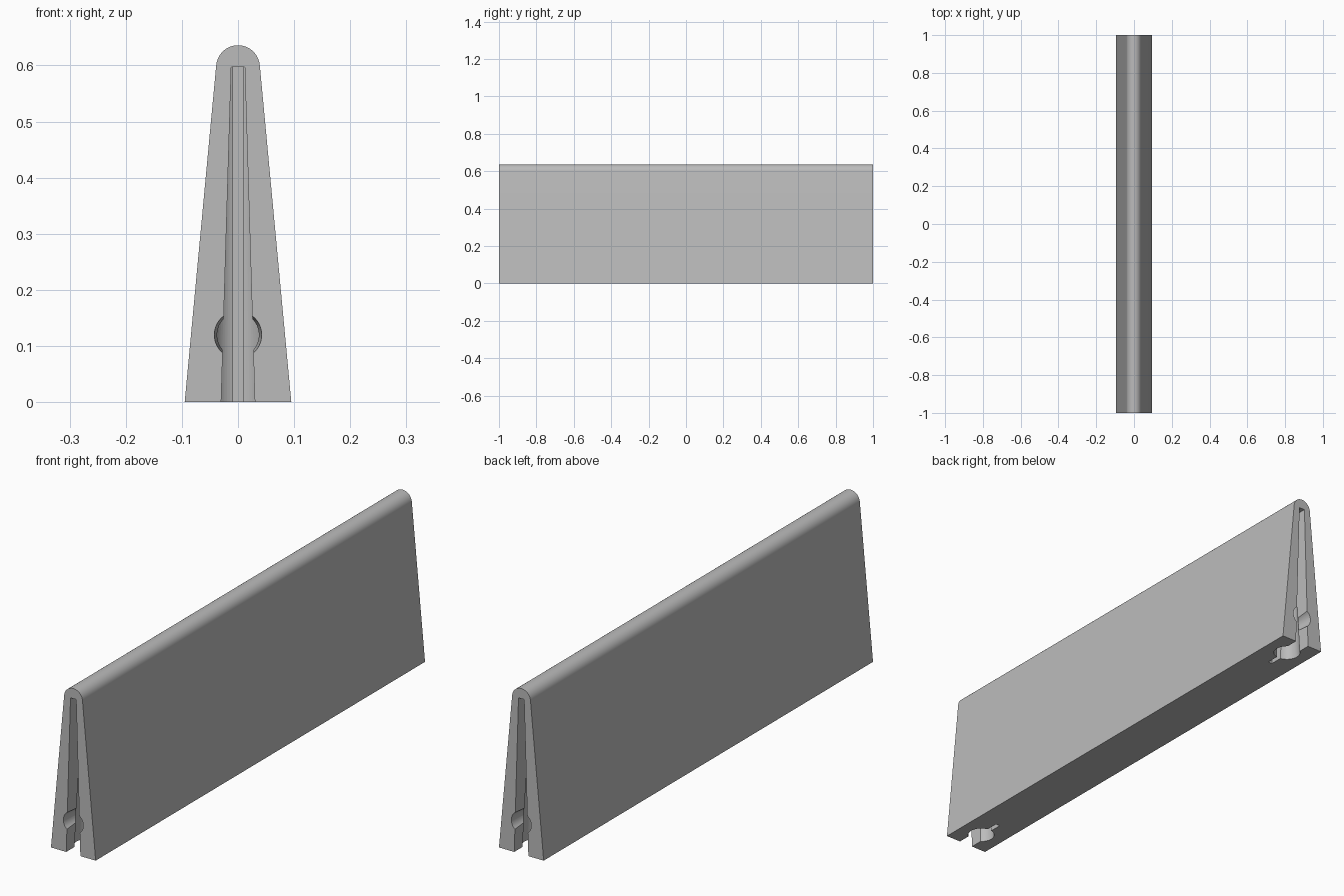
import bpy, bmesh
from math import radians, pi, sin, cos, asin

if "Cube" in bpy.data.objects:
    bpy.data.objects.remove(bpy.data.objects["Cube"], do_unlink=True)

grey = bpy.data.materials.new("plain grey")
grey.use_nodes = True
grey.diffuse_color = (0.5, 0.5, 0.5, 1)
grey.node_tree.nodes["Principled BSDF"].inputs["Base Color"].default_value = (0.5, 0.5, 0.5, 1)


def loft(name, ring_a, ring_b):
    """Solid between two rings with the same number of points."""
    bm = bmesh.new()
    a = [bm.verts.new(p) for p in ring_a]
    b = [bm.verts.new(p) for p in ring_b]
    bm.faces.new(a)
    bm.faces.new(b)
    for i in range(len(a)):
        j = (i + 1) % len(a)
        bm.faces.new((a[i], a[j], b[j], b[i]))
    bmesh.ops.recalc_face_normals(bm, faces=bm.faces)
    mesh = bpy.data.meshes.new(name)
    bm.to_mesh(mesh)
    bm.free()
    mesh.materials.append(grey)
    obj = bpy.data.objects.new(name, mesh)
    bpy.context.collection.objects.link(obj)
    return obj


def keyhole(end, z, neck, radius, slit):
    """Plan outline: open neck, round socket, thin relief slit."""
    centre = 0.09
    start, stop = asin(neck / radius), pi - asin(slit / radius)
    arc = [start + (stop - start) * i / 20 for i in range(21)]
    side = [(neck, -0.05)]
    side += [(radius * sin(t), centre - radius * cos(t)) for t in arc]
    side += [(slit, 0.19)]
    outline = side + [(-x, d) for x, d in reversed(side)]
    return [(x, end * (1 - d), z) for x, d in outline]


def circle(end, depth, radius):
    return [(radius * cos(2 * pi * i / 40), end * (1 - depth),
             0.12 + radius * sin(2 * pi * i / 40)) for i in range(40)]


# Tapered body with a rounded ridge
arc = [radians(5 + 170 * i / 28) for i in range(29)]
section = [(-0.095, 0), (0.095, 0)]
section += [(0.039 * cos(t), 0.597 + 0.039 * sin(t)) for t in arc]
body = loft("wedge_body", [(x, -1, z) for x, z in section],
            [(x, 1, z) for x, z in section])

# Tapered keyhole slot and round face recess at each end
cutters = []
for end, label in ((-1, "front"), (1, "back")):
    low = keyhole(end, -0.0001, 0.03, 0.05, 0.009)
    high = keyhole(end, 0.597, 0.012, 0.021, 0.009)
    cutters.append(loft(label + "_slot_cutter", low, high))
    cutters.append(loft(label + "_recess_cutter", circle(end, -0.01, 0.043),
                        circle(end, 0.07, 0.037)))

bpy.context.view_layer.objects.active = body
for cutter in cutters:
    cutter.hide_render = True
    mod = body.modifiers.new("cut", "BOOLEAN")
    mod.operation = "DIFFERENCE"
    mod.solver = "EXACT"
    mod.object = cutter
    bpy.ops.object.modifier_apply(modifier=mod.name)
for cutter in cutters:
    bpy.data.objects.remove(cutter, do_unlink=True)

bpy.ops.object.select_all(action="DESELECT")
body.select_set(True)
bpy.ops.object.shade_smooth_by_angle(angle=radians(30))
